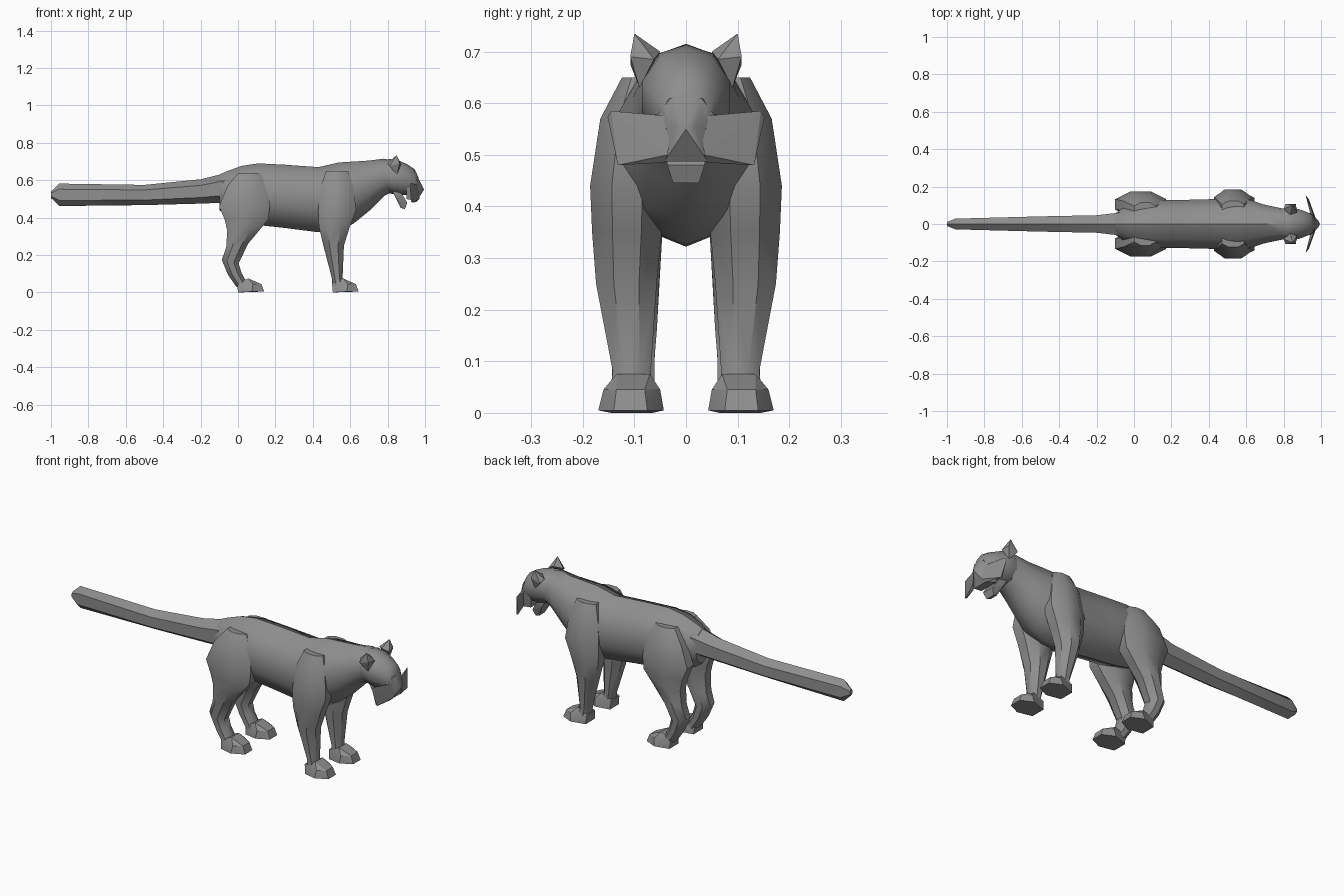
import bpy, bmesh
from math import sin, cos, pi, radians

cube = bpy.data.objects.get("Cube")
if cube:
    bpy.data.objects.remove(cube, do_unlink=True)

fur = bpy.data.materials.new("grey_fur")
fur.use_nodes = True
GREY = (0.27, 0.27, 0.27, 1)
fur.diffuse_color = GREY
fur.node_tree.nodes["Principled BSDF"].inputs["Base Color"].default_value = GREY


def finish(name, bm, mirror=False, angle=40):
    bmesh.ops.recalc_face_normals(bm, faces=bm.faces)
    if mirror:
        geom = bm.verts[:] + bm.edges[:] + bm.faces[:]
        copy = bmesh.ops.duplicate(bm, geom=geom)["geom"]
        for v in copy:
            if isinstance(v, bmesh.types.BMVert):
                v.co.y *= -1
        bmesh.ops.reverse_faces(bm, faces=[f for f in copy if isinstance(f, bmesh.types.BMFace)])
    mesh = bpy.data.meshes.new(name)
    bm.to_mesh(mesh)
    bm.free()
    obj = bpy.data.objects.new(name, mesh)
    bpy.context.collection.objects.link(obj)
    mesh.materials.append(fur)
    if angle:
        bpy.ops.object.select_all(action='DESELECT')
        obj.select_set(True)
        bpy.context.view_layer.objects.active = obj
        bpy.ops.object.shade_smooth_by_angle(angle=radians(angle))


def skin(name, rings, **kw):
    """Join rings of points into a closed tube."""
    bm = bmesh.new()
    loops = [[bm.verts.new(p) for p in ring] for ring in rings]
    n = len(loops[0])
    for a, b in zip(loops, loops[1:]):
        for i in range(n):
            bm.faces.new((a[i], a[(i + 1) % n], b[(i + 1) % n], b[i]))
    bm.faces.new(loops[0])
    bm.faces.new(loops[-1])
    finish(name, bm, **kw)


def trunk_ring(x, half, top, low, n=10):
    """Upright cross-section across the spine."""
    mid, tall = (top + low) / 2, (top - low) / 2
    return [(x, half * cos(2 * pi * (i + .5) / n + pi / 2 - pi / n),
             mid + tall * sin(2 * pi * (i + .5) / n + pi / 2 - pi / n)) for i in range(n)]


def leg_ring(z, x0, x1, y0, y1, tilt=0, n=8):
    """Level cross-section of a leg, tilted along x."""
    pts = []
    for i in range(n):
        a = 2 * pi * (i + .5) / n
        c, s = cos(a) * 1.05, sin(a) * 1.05
        pts.append(((x0 + x1) / 2 + c * (x1 - x0) / 2, (y0 + y1) / 2 + s * (y1 - y0) / 2, z + tilt * c))
    return pts


def hull(name, points, **kw):
    bm = bmesh.new()
    for p in points:
        bm.verts.new(p)
    bmesh.ops.convex_hull(bm, input=bm.verts)
    finish(name, bm, **kw)


# Tail
skin("tail", [trunk_ring(*r, n=6) for r in [
    (-1, .012, .54, .505), (-.955, .033, .582, .462), (-.5, .047, .575, .467),
    (-.2, .054, .605, .475), (-.08, .07, .635, .48), (.02, .08, .66, .49)]])

# Torso and neck
skin("torso", [trunk_ring(*r) for r in [
    (-.1, .06, .63, .44), (-.06, .09, .648, .41), (.02, .12, .677, .38), (.11, .135, .69, .36),
    (.25, .135, .683, .345), (.43, .14, .67, .322), (.54, .15, .695, .325), (.62, .135, .70, .37),
    (.70, .108, .705, .435), (.78, .09, .715, .515), (.83, .08, .705, .54)]])

# Head
skin("head", [trunk_ring(*r) for r in [
    (.76, .08, .70, .54), (.81, .09, .714, .53), (.86, .09, .705, .52),
    (.905, .075, .685, .52), (.945, .058, .658, .515), (.965, .04, .615, .515)]])

# Muzzle, with a nose ridge
hull("muzzle", [(.995, 0, .55)] + [p for s in (-1, 1) for p in [
    (.965, s * .03, .61), (.985, s * .018, .555), (.945, s * .06, .57),
    (.955, s * .042, .487), (.90, s * .055, .50), (.90, s * .06, .60)]], angle=30)

# Broad whisker plates sweeping back from the muzzle
hull("whisker_pads", [
    (.965, .03, .575), (.97, .035, .50), (.925, .145, .585), (.918, .152, .573),
    (.935, .132, .48), (.955, .042, .485), (.945, .045, .57), (.925, .130, .485)],
    mirror=True, angle=0)

# Lower jaw
hull("lower_jaw", [p for s in (-1, 1) for p in [
    (.82, s * .045, .55), (.84, s * .045, .515), (.87, s * .022, .452), (.892, s * .025, .445),
    (.905, s * .036, .48), (.875, s * .045, .53)]], angle=0)

# Ears
hull("ears", [
    (.848, .1, .735), (.80, .08, .69), (.81, .108, .675), (.835, .05, .70),
    (.872, .062, .685), (.865, .108, .69), (.85, .09, .63)], mirror=True, angle=0)

# Front legs
skin("front_legs", [leg_ring(*r) for r in [
    (.65, .47, .59, .06, .125), (.57, .44, .62, .04, .168), (.44, .425, .635, .04, .188),
    (.35, .43, .60, .045, .184), (.25, .455, .568, .055, .176),
    (.08, .50, .56, .067, .143), (.03, .505, .57, .065, .15)]], mirror=True)

# Hind legs, bent at the hock
skin("hind_legs", [leg_ring(*r) for r in [
    (.64, .0, .12, .05, .115), (.57, -.06, .16, .04, .158), (.46, -.105, .175, .035, .175),
    (.39, -.075, .165, .04, .175), (.33, -.06, .115, .045, .17), (.25, -.065, .055, .05, .162, .01),
    (.165, -.088, .005, .055, .152, -.01), (.10, -.055, .02, .06, .145, .005),
    (.03, -.01, .06, .06, .145)]], mirror=True)


# Paws
def paws(name, x, long):
    hull(name, [(x, .065, 0), (x, .145, 0), (x - .005, .07, .05), (x - .005, .14, .05),
                (x + .055, .07, .075), (x + .055, .135, .075),
                (x + .075, .043, .005), (x + .075, .17, .005), (x + .08, .05, .045), (x + .08, .16, .045),
                (x + long, .075, .005), (x + long, .14, .005),
                (x + long - .015, .08, .045), (x + long - .015, .135, .045)],
         mirror=True, angle=25)


paws("front_paws", .507, .138)
paws("hind_paws", .0, .14)
